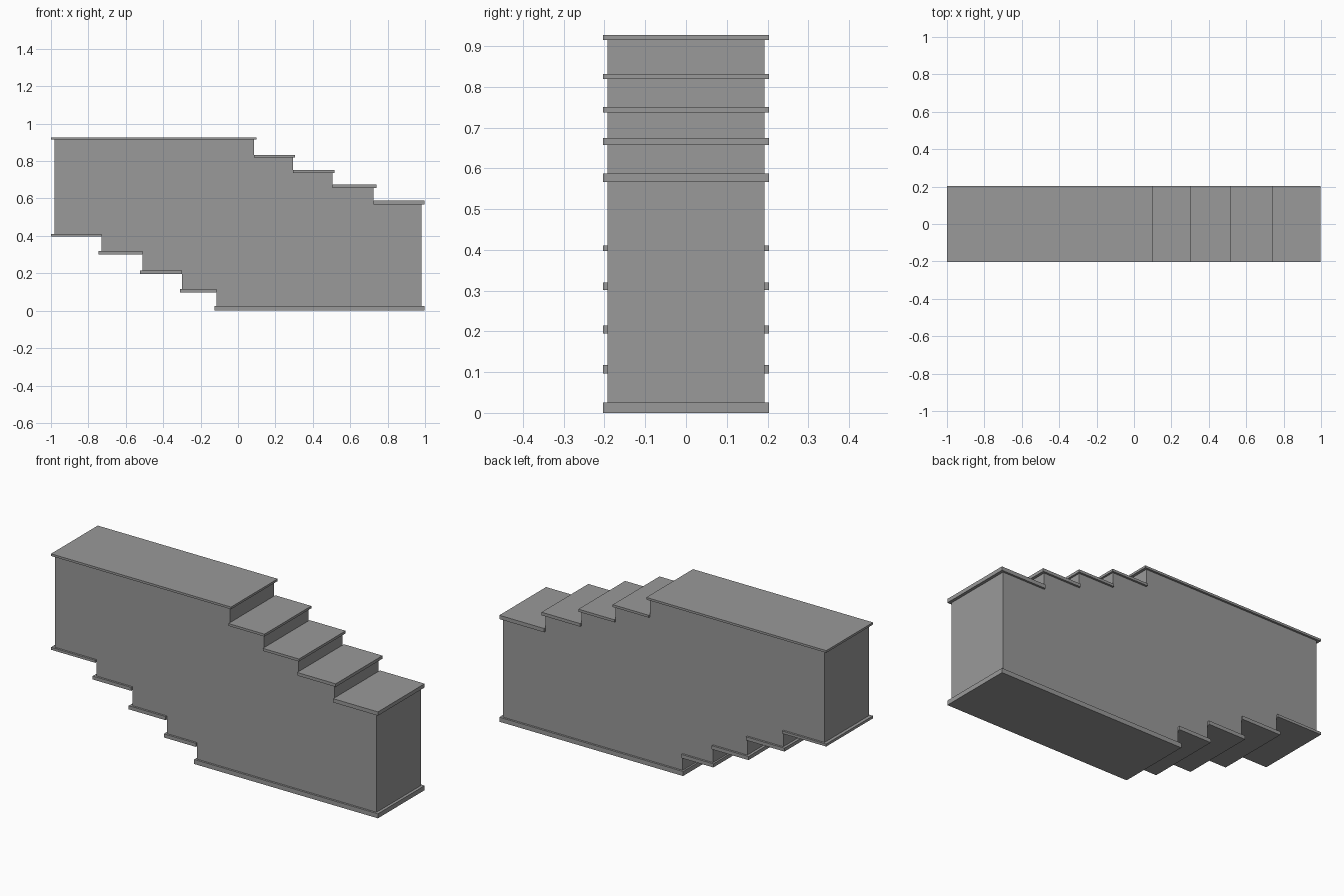
import bpy
import bmesh

cube = bpy.data.objects.get("Cube")
if cube:
    bpy.data.objects.remove(cube, do_unlink=True)

grey = bpy.data.materials.new("plain grey")
grey.use_nodes = True
colour = (0.32, 0.32, 0.32, 1)
grey.diffuse_color = colour
grey.node_tree.nodes["Principled BSDF"].inputs["Base Color"].default_value = colour


def extrude_profile(name, profile, half_depth):
    """Solid made from an (x, z) outline, spanning -half_depth..half_depth in y."""
    bm = bmesh.new()
    face = bm.faces.new([bm.verts.new((x, -half_depth, z)) for x, z in profile])
    out = bmesh.ops.extrude_face_region(bm, geom=[face])
    moved = [v for v in out["geom"] if isinstance(v, bmesh.types.BMVert)]
    bmesh.ops.translate(bm, verts=moved, vec=(0, 2 * half_depth, 0))
    bmesh.ops.recalc_face_normals(bm, faces=bm.faces)
    mesh = bpy.data.meshes.new(name)
    bm.to_mesh(mesh)
    bm.free()
    mesh.materials.append(grey)
    obj = bpy.data.objects.new(name, mesh)
    bpy.context.collection.objects.link(obj)
    return obj


# Slabs as (left, right, bottom, top)
treads = [
    (-1.0, 0.10, 0.915, 0.927),
    (0.085, 0.305, 0.819, 0.832),
    (0.295, 0.515, 0.737, 0.751),
    (0.505, 0.74, 0.657, 0.674),
    (0.725, 0.998, 0.567, 0.588),
]
soffits = [
    (-1.0, -0.73, 0.397, 0.411),
    (-0.745, -0.51, 0.301, 0.32),
    (-0.525, -0.30, 0.195, 0.215),
    (-0.31, -0.115, 0.097, 0.117),
    (-0.125, 0.998, 0.0, 0.025),
]

for group, slabs in (("tread", treads), ("soffit", soffits)):
    for i, (a, b, lo, hi) in enumerate(slabs, 1):
        extrude_profile(f"{group}_{i}", [(a, lo), (b, lo), (b, hi), (a, hi)], 0.204)

# Stepped body between the treads and the soffits
left, right = -0.982, 0.982
outline = []
for i, (a, b, lo, hi) in enumerate(treads):
    start = left if i == 0 else a
    end = right if i == len(treads) - 1 else treads[i + 1][0]
    mid = (lo + hi) / 2
    outline += [(start, mid), (end, mid)]
for i in reversed(range(len(soffits))):
    a, b, lo, hi = soffits[i]
    start = left if i == 0 else soffits[i - 1][1]
    end = right if i == len(soffits) - 1 else b
    mid = (lo + hi) / 2
    outline += [(end, mid), (start, mid)]
extrude_profile("stair_body", outline, 0.193)
